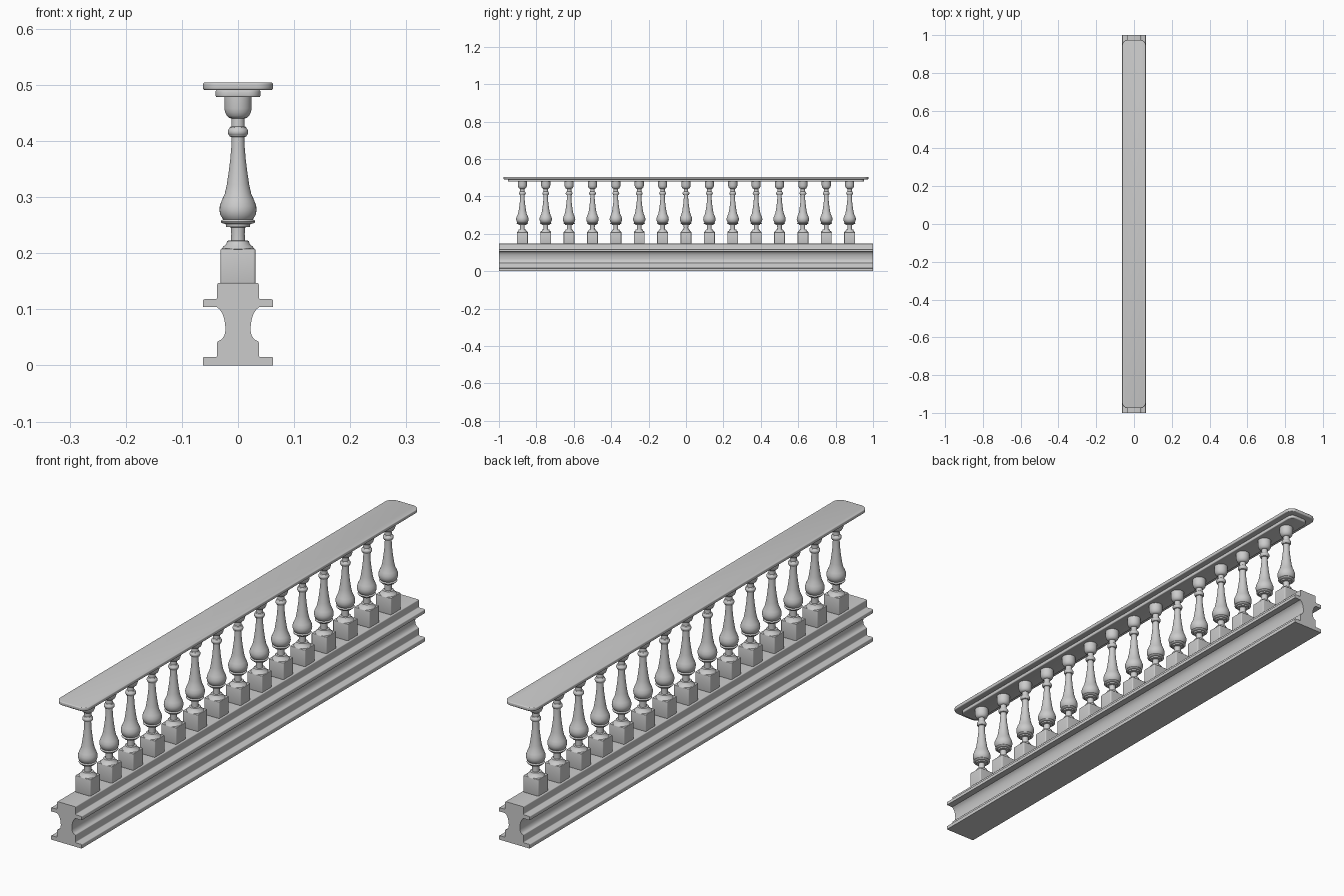
import bpy, bmesh, math

if "Cube" in bpy.data.objects:
    bpy.data.objects.remove(bpy.data.objects["Cube"])

def finish(bm, name, angle=35):
    bmesh.ops.recalc_face_normals(bm, faces=bm.faces)
    me = bpy.data.meshes.new(name)
    bm.to_mesh(me)
    bm.free()
    ob = bpy.data.objects.new(name, me)
    bpy.context.collection.objects.link(ob)
    bpy.ops.object.select_all(action='DESELECT')
    ob.select_set(True)
    bpy.context.view_layer.objects.active = ob
    bpy.ops.object.shade_smooth_by_angle(angle=math.radians(angle))
    return ob

def arc(cx, cy, rx, ry, a0, a1, n):
    return [(cx + rx * math.cos(math.radians(a0 + (a1 - a0) * i / n)),
             cy + ry * math.sin(math.radians(a0 + (a1 - a0) * i / n))) for i in range(n + 1)]

def extrude(bm, pts, vec):
    f = bm.faces.new([bm.verts.new(p) for p in pts])
    r = bmesh.ops.extrude_face_region(bm, geom=[f])
    bmesh.ops.translate(bm, vec=vec, verts=[v for v in r['geom'] if isinstance(v, bmesh.types.BMVert)])

def slab(name, hx, hy, r, z0, z1, edge):
    # Rounded-corner slab with softened top and bottom edges
    pts = []
    for sx, sy, a in ((1, 1, 0), (-1, 1, 90), (-1, -1, 180), (1, -1, 270)):
        pts += arc(sx * (hx - r), sy * (hy - r), r, r, a, a + 90, 8)
    bm = bmesh.new()
    extrude(bm, [(x, y, z0) for x, y in pts], (0, 0, z1 - z0))
    rim = [e for e in bm.edges if abs(e.verts[0].co.z - e.verts[1].co.z) < 1e-6]
    bmesh.ops.bevel(bm, geom=rim, offset=edge, segments=3, profile=0.5, affect='EDGES')
    return finish(bm, name)

# Moulded base: mirrored cross-section run along the full length
side = [(0.0625, 0)]
side += arc(0.0595, 0.012, 0.003, 0.003, 0, 90, 3)
side += arc(0.040, 0.018, 0.003, 0.003, 270, 180, 3)
side += arc(0.034, 0.041, 0.003, 0.003, 0, 90, 3)
side += arc(0.036, 0.064, 0.0135, 0.020, 260, 180, 8)
side += arc(0.0415, 0.064, 0.019, 0.040, 180, 112, 10)
side += [(0.0375, 0.104), (0.0625, 0.104)]
side += arc(0.0595, 0.115, 0.003, 0.003, 0, 90, 3)
side += arc(0.040, 0.121, 0.003, 0.003, 270, 180, 3)
side += arc(0.034, 0.144, 0.003, 0.003, 0, 90, 3)
bm = bmesh.new()
extrude(bm, [(x, -1, z) for x, z in side + [(-x, z) for x, z in reversed(side)]], (0, 2, 0))
finish(bm, "base")

# Handrail: narrow lower moulding and wide cap
slab("rail_underside", 0.040, 0.953, 0.022, 0.478, 0.491, 0.003)
slab("rail_cap", 0.0625, 0.975, 0.03, 0.491, 0.504, 0.003)

# Turned baluster profile (radius, height)
profile = [(0, 0.206), (0.030, 0.207), (0.026, 0.212), (0.021, 0.216), (0.019, 0.222),
           (0.0125, 0.223), (0.012, 0.234), (0.0125, 0.246), (0.021, 0.247), (0.022, 0.252)]
profile += arc(0.026, 0.2565, 0.0045, 0.0035, -90, 90, 6)
profile += [(0.027, 0.261), (0.0315, 0.268), (0.033, 0.276), (0.0325, 0.284), (0.029, 0.294),
            (0.0235, 0.306), (0.020, 0.322), (0.017, 0.342), (0.014, 0.365), (0.012, 0.388),
            (0.0115, 0.407), (0.015, 0.408)]
profile += arc(0.0145, 0.416, 0.0038, 0.006, -70, 70, 6)
profile += [(0.015, 0.424), (0.012, 0.426), (0.0115, 0.440), (0.016, 0.441), (0.020, 0.445),
            (0.023, 0.451), (0.0245, 0.458), (0.0245, 0.478), (0, 0.479)]
bm = bmesh.new()
N = 32
rings = []
for r, z in profile:
    if r == 0:
        rings.append([bm.verts.new((0, 0, z))] * N)
    else:
        rings.append([bm.verts.new((x, y, z)) for x, y in arc(0, 0, r, r, 0, 360, N)[:-1]])
for a, b in zip(rings, rings[1:]):
    for i in range(N):
        j = (i + 1) % N
        bm.faces.new(list(dict.fromkeys((a[i], a[j], b[j], b[i]))))
baluster = finish(bm, "baluster")

# Square plinth block under each baluster
block = slab("baluster_block", 0.031, 0.029, 0.004, 0.146, 0.208, 0.002)

# Repeat fifteen times along the run
for src in (baluster, block):
    src.location.y = -0.875
    for i in range(1, 15):
        ob = src.copy()
        ob.name = f"{src.name}_{i + 1}"
        ob.location.y = -0.875 + 0.125 * i
        bpy.context.collection.objects.link(ob)
